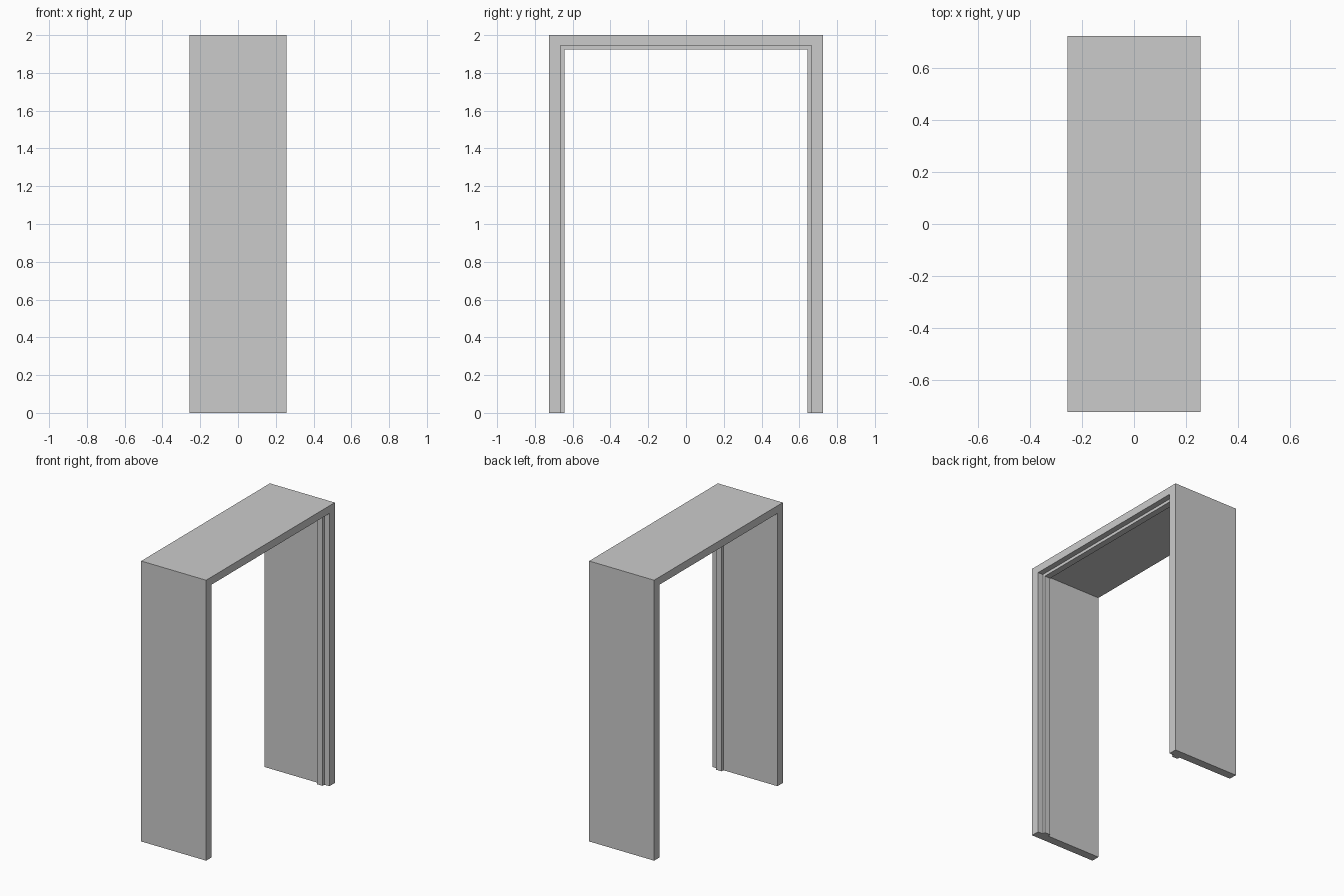
import bpy, bmesh

if "Cube" in bpy.data.objects:
    bpy.data.objects.remove(bpy.data.objects["Cube"])

# Each level of the frame section: half width of the opening (y) and height (z)
OUTER = (0.725, 2.0)
INNER = (0.665, 1.945)
STOP = (0.644, 1.924)
HALF_DEPTH = 0.256
STOP_BACK, STOP_FRONT = 0.171, 0.216

# Cross-section of the lining with its raised door stop: (x, level)
profile = [
    (-HALF_DEPTH, OUTER), (-HALF_DEPTH, INNER),
    (STOP_BACK, INNER), (STOP_BACK, STOP),
    (STOP_FRONT, STOP), (STOP_FRONT, INNER),
    (HALF_DEPTH, INNER), (HALF_DEPTH, OUTER),
]

# Sweep the section up one jamb, across the head and down the other jamb
bm = bmesh.new()
stations = [(-1, 0), (-1, 1), (1, 1), (1, 0)]
rings = [[bm.verts.new((x, side * half, up * height)) for x, (half, height) in profile]
         for side, up in stations]
n = len(profile)
for a, b in zip(rings, rings[1:]):
    for i in range(n):
        j = (i + 1) % n
        bm.faces.new((a[i], a[j], b[j], b[i]))

# Feet of the two jambs
bm.faces.new(rings[0])
bm.faces.new(rings[-1][::-1])
bmesh.ops.recalc_face_normals(bm, faces=bm.faces)

mesh = bpy.data.meshes.new("door_frame")
bm.to_mesh(mesh)
bm.free()
frame = bpy.data.objects.new("door_frame", mesh)
bpy.context.collection.objects.link(frame)
